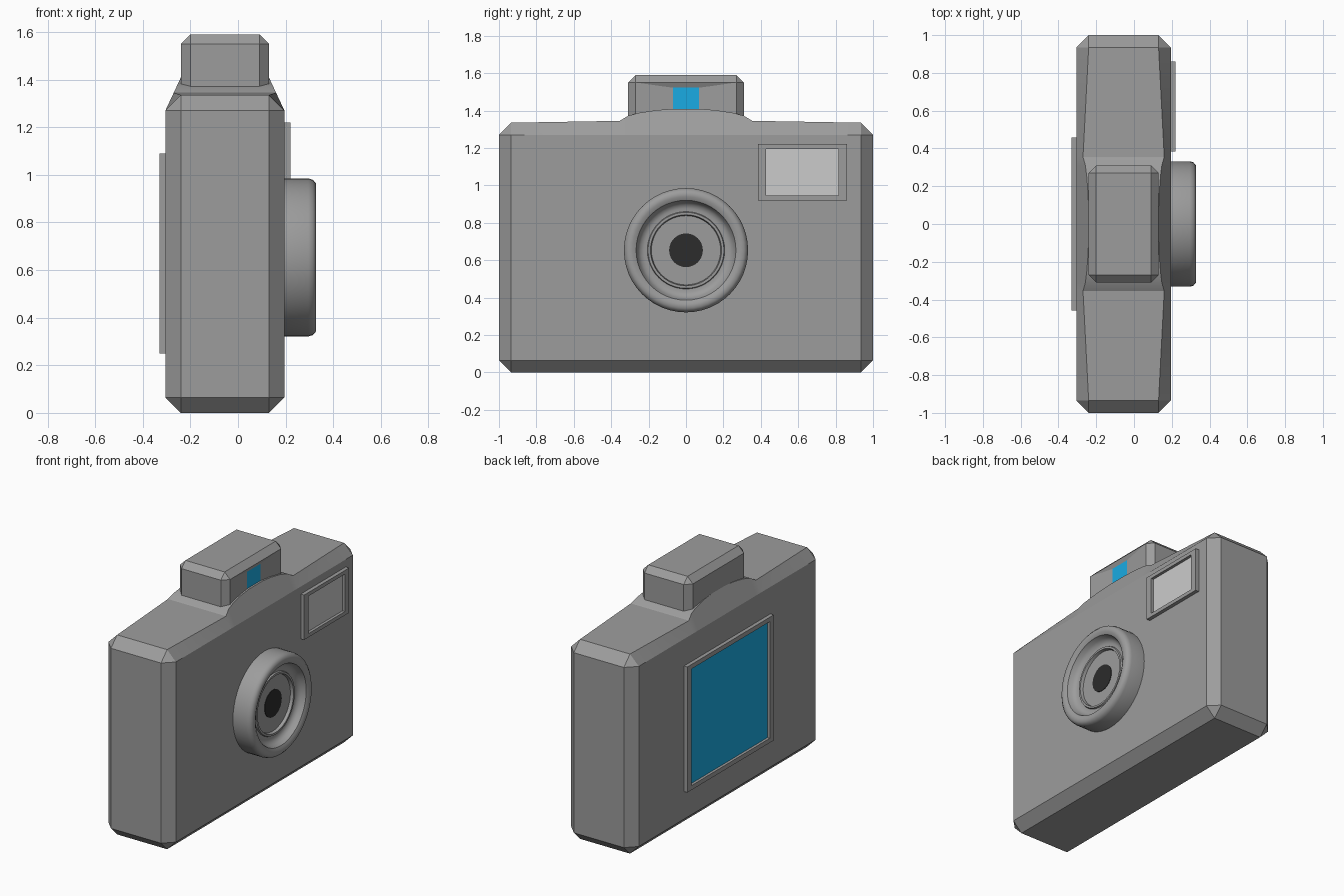
import bpy, bmesh, math

if "Cube" in bpy.data.objects:
    bpy.data.objects.remove(bpy.data.objects["Cube"])

GREY = (0.335, 0.335, 0.335)
BLUE = (0.01, 0.41, 0.77)
BLACK = (0.025, 0.025, 0.025)
mats = {}


def finish(name, bm, color=GREY):
    bmesh.ops.remove_doubles(bm, verts=bm.verts, dist=1e-4)
    bmesh.ops.recalc_face_normals(bm, faces=bm.faces)
    me = bpy.data.meshes.new(name)
    bm.to_mesh(me)
    bm.free()
    ob = bpy.data.objects.new(name, me)
    bpy.context.collection.objects.link(ob)
    if color:
        if color not in mats:
            mats[color] = bpy.data.materials.new("colour")
            mats[color].diffuse_color = (*color, 1)
        me.materials.append(mats[color])
    return ob


def smooth(ob, angle):
    bpy.ops.object.select_all(action='DESELECT')
    ob.select_set(True)
    bpy.context.view_layer.objects.active = ob
    bpy.ops.object.shade_smooth_by_angle(angle=math.radians(angle))


def loft(bm, sections):
    """Skin between equal-length loops and cap both ends."""
    loops = [[bm.verts.new(p) for p in s] for s in sections]
    for a, b in zip(loops, loops[1:]):
        for i in range(len(a)):
            j = (i + 1) % len(a)
            bm.faces.new((a[i], a[j], b[j], b[i]))
    bm.faces.new(loops[0])
    bm.faces.new(loops[-1])
    return loops


XB, XF, C, SHOULDER = -0.305, 0.195, 0.065, 1.27   # body back, front, chamfer


# Body: chamfered box lofted along y, with the top rising to the hump
def body_end(y):
    a, b, lo, hi = XB + C, XF - C, C, SHOULDER
    return [(a, y, lo), (b, y, lo), (b, y, lo), (b, y, hi),
            (b, y, hi), (a, y, hi), (a, y, hi), (a, y, lo)]


def body_section(y, inset, top):
    return [(XB + C, y, 0), (XF - C, y, 0), (XF, y, C), (XF, y, SHOULDER),
            (XF - inset, y, top), (XB + inset, y, top),
            (XB, y, SHOULDER), (XB, y, C)]


# the shoulder stays in one plane as it arcs up to the hump
half = [(0.935, C, 1.335)]
for y, top in [(0.355, 1.345), (0.31, 1.372), (0.25, 1.388),
               (0.16, 1.402), (0.07, 1.409)]:
    half.append((y, 0.035 * (top - SHOULDER) / 0.075, top))
sections = [body_end(-1)] + [body_section(-y, *r) for y, *r in half]
sections += [body_section(y, *r) for y, *r in reversed(half)] + [body_end(1)]
bm = bmesh.new()
loft(bm, sections)
smooth(finish("body", bm), 20)


# Viewfinder hump: chamfered block with a shallow funnel at the front
def hump_section(z):
    a, b, h, c = -0.24, 0.13, 0.31, 0.04
    return [(a + c, -h, z), (b - c, -h, z), (b, -h + c, z), (b, h - c, z),
            (b - c, h, z), (a + c, h, z), (a, h - c, z), (a, -h + c, z)]


hump_top = [(x, y, 1.59) for x, y in
            [(-0.2, -0.27)] + [(0.09, -0.27)] * 2 + [(0.09, 0.27)] * 2
            + [(-0.2, 0.27)] * 2 + [(-0.2, -0.27)]]
bm = bmesh.new()
low, high, _ = loft(bm, [hump_section(1.365), hump_section(1.55), hump_top])
outer = [low[2], low[3], high[3], high[2]]
front = next(f for f in bm.faces if set(f.verts) == set(outer))
bm.faces.remove(front)
window = [(0.117, -0.07, 1.4), (0.117, 0.07, 1.4),
          (0.117, 0.07, 1.522), (0.117, -0.07, 1.522)]
inner = [bm.verts.new(p) for p in window]
for i in range(4):
    j = (i + 1) % 4
    bm.faces.new((outer[i], outer[j], inner[j], inner[i]))
finish("viewfinder_hump", bm)

bm = bmesh.new()
bm.faces.new([bm.verts.new(p) for p in window])
ob = finish("viewfinder_window", bm, BLUE)
if ob.data.polygons[0].normal.x < 0:
    ob.data.flip_normals()


# Framed panels: raised rim around a recessed pane
def panel(name, y0, y1, z0, z1, wy, wz, x_base, x_rim, x_pane, color):
    def rect(x, dy=0, dz=0):
        return [(x, y0 + dy, z0 + dz), (x, y1 - dy, z0 + dz),
                (x, y1 - dy, z1 - dz), (x, y0 + dy, z1 - dz)]
    bm = bmesh.new()
    loft(bm, [rect(x_base), rect(x_rim), rect(x_rim, wy, wz),
              rect(x_pane, wy, wz)])
    finish(name + "_frame", bm)
    x = x_pane + math.copysign(0.001, x_rim - x_base)
    bm = bmesh.new()
    bm.faces.new([bm.verts.new(p) for p in rect(x, wy, wz)])
    ob = finish(name + "_pane", bm, color)
    if ob.data.polygons[0].normal.x * (x_rim - x_base) < 0:
        ob.data.flip_normals()


panel("flash", 0.385, 0.86, 0.92, 1.22, 0.044, 0.025,
      0.18, 0.22, 0.2, None)
panel("screen", -0.457, 0.457, 0.25, 1.09, 0.042, 0.03,
      -0.29, -0.33, -0.311, BLUE)


# Lens: lathed about the x axis
def lathe(name, profile, color=GREY, n=48, zc=0.653):
    bm = bmesh.new()
    loft(bm, [[(x, r * math.cos(2 * math.pi * i / n),
                zc + r * math.sin(2 * math.pi * i / n)) for i in range(n)]
              for r, x in profile])
    smooth(finish(name, bm, color), 40)


lathe("lens_barrel", [(0.332, 0.18), (0.332, 0.295), (0.326, 0.315),
                      (0.31, 0.328), (0.287, 0.328), (0.267, 0.318),
                      (0.256, 0.29), (0.243, 0.275), (0.225, 0.268),
                      (0.207, 0.268), (0.203, 0.278), (0.19, 0.278),
                      (0.185, 0.258)])
lathe("lens_pupil", [(0.09, 0.25), (0.09, 0.261)], BLACK)

for m in bpy.data.materials:
    if m.users and not m.is_grease_pencil:
        m.use_nodes = True
        m.node_tree.nodes["Principled BSDF"].inputs["Base Color"].default_value = m.diffuse_color
